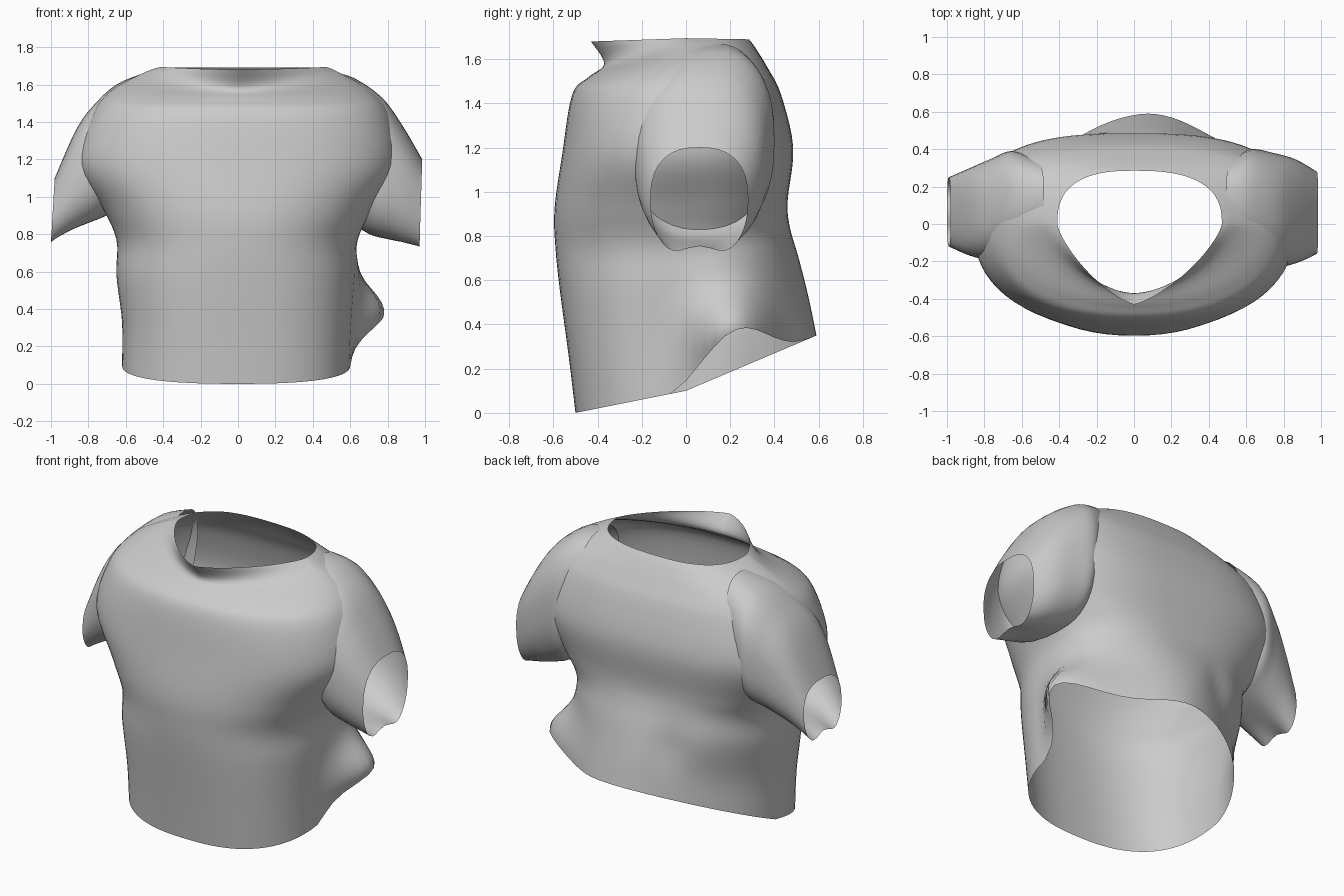
import bpy, bmesh, math

if "Cube" in bpy.data.objects:
    bpy.data.objects.remove(bpy.data.objects["Cube"])

SEG = 72


def power(v, n):
    return math.copysign(abs(v) ** (2 / n), v)


def spline(rows, steps):
    """Smoothly fill in extra rows between the key rows."""
    out = []
    for i in range(len(rows) - 1):
        p = [rows[max(0, min(len(rows) - 1, i + k))] for k in (-1, 0, 1, 2)]
        for j in range(steps):
            t = j / steps
            out.append([b + 0.5 * t * (c - a + t * (2*a - 5*b + 4*c - d + t * (3*(b - c) + d - a)))
                        for a, b, c, d in zip(*p)])
    return out + [list(rows[-1])]


def loft(name, rings):
    bm = bmesh.new()
    vs = [[bm.verts.new(p) for p in r] for r in rings]
    for a, b in zip(vs, vs[1:]):
        for k in range(len(a)):
            m = (k + 1) % len(a)
            bm.faces.new((a[k], a[m], b[m], b[k]))
    me = bpy.data.meshes.new(name)
    bm.to_mesh(me)
    bm.free()
    ob = bpy.data.objects.new(name, me)
    bpy.context.collection.objects.link(ob)
    bpy.context.view_layer.objects.active = ob
    ob.select_set(True)
    bpy.ops.object.shade_smooth_by_angle(angle=math.radians(40))
    ob.select_set(False)
    return ob


# Shirt body: z front, z side, z back, x left, x right, y front, y back, roundness front, back
BODY = [
    (0.00, 0.10, 0.35, -.62, .60, -.50, .59, 2.5, 1.8),
    (0.25, 0.33, 0.52, -.62, .61, -.53, .555, 2.5, 1.9),
    (0.55, 0.58, 0.70, -.65, .63, -.57, .51, 2.4, 2.2),
    (0.74, 0.77, 0.84, -.65, .64, -.59, .47, 2.3, 2.5),
    (0.92, 0.95, 0.96, -.73, .73, -.595, .46, 2.3, 2.7),
    (1.17, 1.17, 1.20, -.86, .86, -.56, .485, 2.35, 2.8),
    (1.44, 1.42, 1.44, -.79, .82, -.515, .43, 2.3, 2.9),
    (1.52, 1.56, 1.56, -.69, .72, -.44, .37, 2.2, 2.9),
    (1.58, 1.665, 1.65, -.50, .54, -.37, .315, 1.6, 2.7),
    (1.68, 1.695, 1.69, -.41, .47, -.43, .285, 1.35, 2.6),
]
rings = []
for zf, zs, zb, xl, xr, yf, yb, nf, nb in spline(BODY, 5):
    ring = []
    for k in range(SEG):
        a = 2 * math.pi * k / SEG
        c, s = math.cos(a), math.sin(a)
        n = nb if s > 0 else nf
        x = power(c, n) * (xr if c > 0 else -xl)
        w = power(s, n)
        y = w * (yb if s > 0 else -yf)
        z = zs + abs(w) * ((zb if s > 0 else zf) - zs)
        # back of the hem bulges slightly to the right of centre
        low = math.exp(-(z / 0.55) ** 4)
        if s > 0:
            x += 0.09 * w * w * low
        # flared hem corner at the right rear
        g = math.exp(-((math.degrees(a) - 26) / 21) ** 2)
        z += 0.24 * g * max(0, 1 - z / 0.8)
        x += 0.23 * g * math.exp(-((z - 0.38) / 0.19) ** 2)
        # soft dent across the back fold
        if s > 0:
            y -= 0.025 * w * math.exp(-((x + 0.22) / 0.1) ** 2 - ((z - 0.62) / 0.14) ** 2)
        ring.append((x, y, z))
    rings.append(ring)
loft("shirt_body", rings)

# Sleeves: x top, z top, x bottom, z bottom, y front, y back
RIGHT = [
    (.49, 1.67, .60, .88, -.10, .36),
    (.62, 1.635, .64, .84, -.17, .40),
    (.77, 1.53, .72, .79, -.23, .38),
    (.88, 1.38, .85, .755, -.21, .345),
    (.985, 1.20, .97, .73, -.16, .28),
]
LEFT = [
    (.48, 1.67, .60, .95, -.05, .35),
    (.65, 1.60, .66, .92, -.14, .39),
    (.78, 1.48, .74, .88, -.19, .35),
    (.87, 1.35, .88, .82, -.17, .30),
    (.98, 1.10, 1.0, .76, -.12, .25),
]
for name, side, rows in (("right_sleeve", 1, RIGHT), ("left_sleeve", -1, LEFT)):
    rings = []
    fine = spline(rows, 5)
    for i, (xt, zt, xb, zb, yf, yb) in enumerate(fine):
        t = i / (len(fine) - 1)
        ring = []
        for k in range(40):
            a = 2 * math.pi * k / 40
            u, v = power(math.cos(a), 2.5), power(math.sin(a), 2.5)
            h = (v + 1) / 2
            # rippled cuff underside
            rip = 0.025 * t ** 3 * math.cos(u * 4.5) * (1 - h) ** 2
            ring.append((side * (xb + (xt - xb) * h), (yf + yb) / 2 + u * (yb - yf) / 2,
                         zb + (zt - zb) * h + rip))
        rings.append(ring)
    loft(name, rings if side > 0 else [r[::-1] for r in rings])
